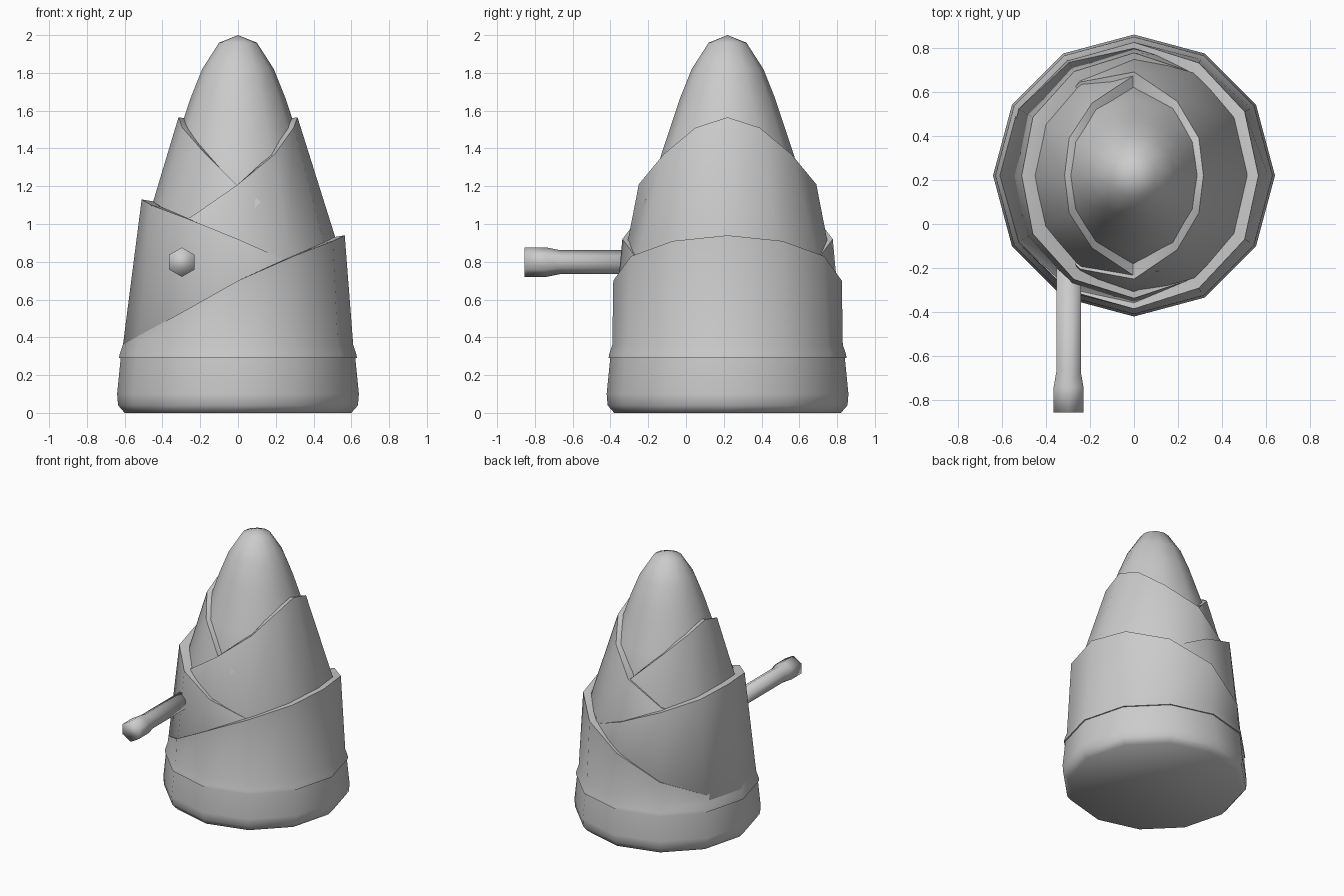
import bpy
import bmesh
from math import sin, cos, pi, radians

cube = bpy.data.objects.get("Cube")
if cube:
    bpy.data.objects.remove(cube, do_unlink=True)

grey = bpy.data.materials.new("plain_grey")
grey.use_nodes = True
COLOR = (0.6, 0.6, 0.6, 1)
grey.diffuse_color = COLOR
grey.node_tree.nodes["Principled BSDF"].inputs["Base Color"].default_value = COLOR

SIDES = 12
AXIS_Y = 0.22


def loft(name, rings, sides, location, turn=0.0, tilt=0.0, smooth=60):
    """Skin rings of (radii, heights), each value a number or one per side."""
    bm = bmesh.new()
    loops = []
    for radius, height in rings:
        loop = []
        for i in range(sides):
            r = radius[i] if isinstance(radius, list) else radius
            z = height[i] if isinstance(height, list) else height
            a = turn + 2 * pi * i / sides
            loop.append(bm.verts.new((r * cos(a), r * sin(a), z)))
        loops.append(loop)
    for low, high in zip(loops, loops[1:]):
        for i in range(sides):
            j = (i + 1) % sides
            bm.faces.new((low[i], low[j], high[j], high[i]))
    bm.faces.new(loops[0][::-1])
    bm.faces.new(loops[-1])
    bmesh.ops.remove_doubles(bm, verts=bm.verts, dist=0.0001)
    bmesh.ops.recalc_face_normals(bm, faces=bm.faces)
    mesh = bpy.data.meshes.new(name)
    bm.to_mesh(mesh)
    bm.free()
    mesh.materials.append(grey)
    obj = bpy.data.objects.new(name, mesh)
    bpy.context.collection.objects.link(obj)
    obj.location = location
    obj.rotation_euler.x = tilt
    bpy.ops.object.select_all(action="DESELECT")
    obj.select_set(True)
    bpy.context.view_layer.objects.active = obj
    bpy.ops.object.shade_smooth_by_angle(angle=radians(smooth))
    return obj


def around(half):
    """Mirror seven values, peak to opposite side, into a full ring."""
    return half + half[-2:0:-1]


def sheath(name, base, radii, heights, turn):
    """Leaf layer with a slanted rim that peaks on one side."""
    r, z = around(radii), around(heights)
    lip = ([v - 0.06 for v in r], [v - 0.01 for v in z])
    loft(name, base + [(r, z), lip], SIDES, (0, AXIS_Y, 0), turn)


# Round foot
loft("base", [(0.60, 0), (0.635, 0.04), (0.64, 0.10), (0.62, 0.30)],
     SIDES, (0, AXIS_Y, 0))

# Overlapping sheaths, alternately peaking left and right
sheath("lower_left_sheath", [(0.60, 0.29), (0.63, 0.29), (0.627, 0.31), (0.61, 0.36)],
       [0.565, 0.58, 0.59, 0.605, 0.602, 0.604, 0.60],
       [0.94, 0.91, 0.83, 0.70, 0.53, 0.41, 0.365], 0)
sheath("lower_right_sheath", [(0.58, 0.32), (0.609, 0.36)],
       [0.51, 0.53, 0.545, 0.557, 0.54, 0.52, 0.50],
       [1.13, 1.10, 1.03, 0.92, 0.80, 0.72, 0.68], pi)
sheath("upper_left_sheath", [(0.52, 0.60), (0.54, 0.85)],
       [0.315, 0.34, 0.39, 0.47, 0.49, 0.485, 0.46],
       [1.565, 1.51, 1.37, 1.21, 1.04, 0.95, 0.92], 0)
sheath("upper_right_sheath", [(0.51, 0.60), (0.53, 0.85)],
       [0.315, 0.34, 0.38, 0.455, 0.47, 0.46, 0.44],
       [1.565, 1.51, 1.39, 1.20, 1.04, 0.95, 0.92], pi)

# Rounded tip
loft("tip", [(0.42, 1.0), (0.40, 1.2), (0.35, 1.37), (0.285, 1.565),
             (0.25, 1.67), (0.19, 1.82), (0.10, 1.96), (0, 2.0)],
     SIDES, (0, AXIS_Y, 0))

# Hexagonal barrel pointing forward
loft("barrel", [(0.064, 0.20), (0.064, 0.67), (0.078, 0.74), (0.078, 0.855)],
     6, (-0.297, 0, 0.798), pi / 2, pi / 2, 100)
